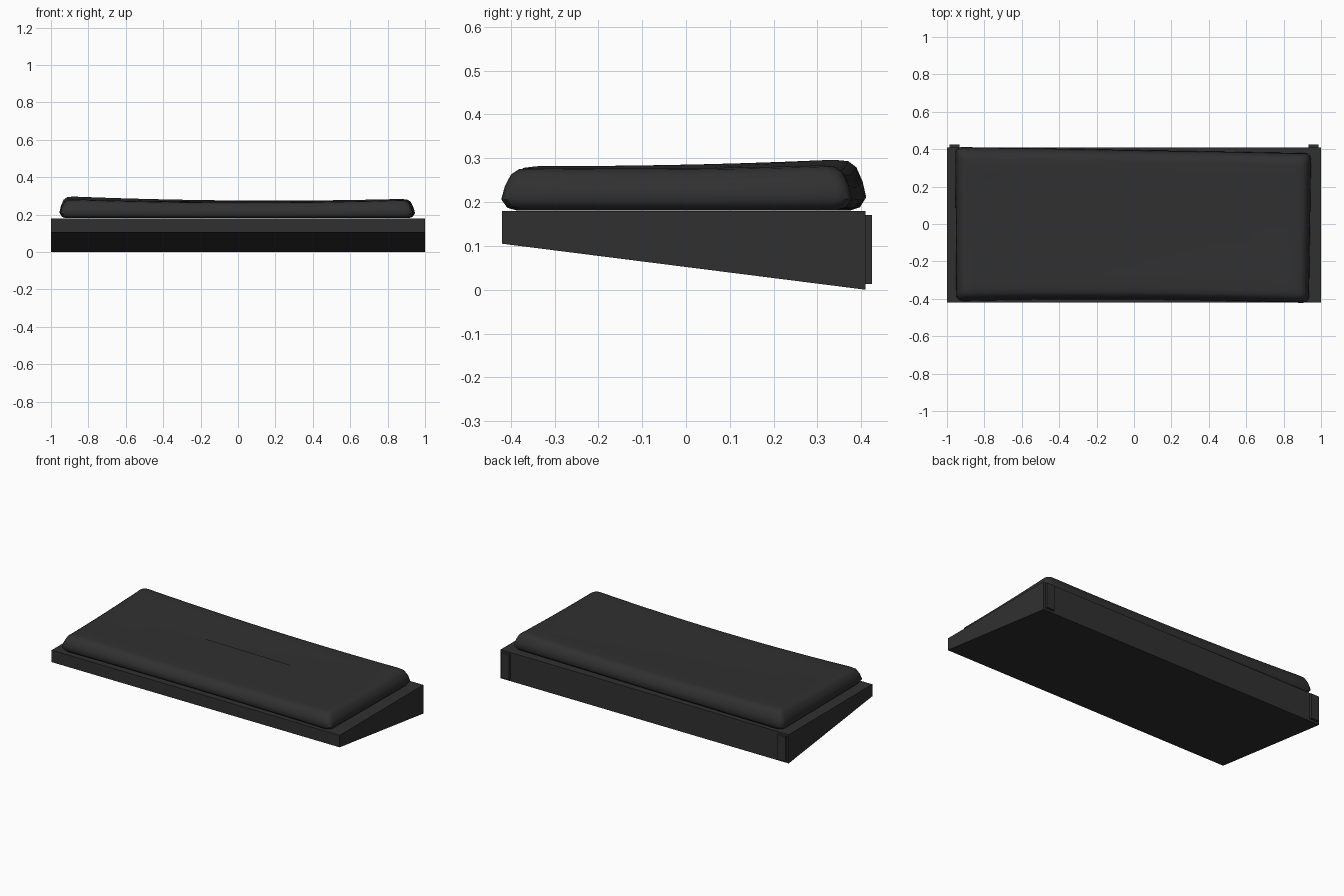
import bpy, bmesh, math

cube = bpy.data.objects.get("Cube")
if cube:
    bpy.data.objects.remove(cube, do_unlink=True)


def material(name, value):
    m = bpy.data.materials.new(name)
    m.use_nodes = True
    colour = (value, value, value, 1)
    m.diffuse_color = colour
    m.node_tree.nodes["Principled BSDF"].inputs["Base Color"].default_value = colour
    return m


charcoal = material("charcoal", 0.03)


def finish(name, bm):
    bmesh.ops.recalc_face_normals(bm, faces=bm.faces)
    mesh = bpy.data.meshes.new(name)
    bm.to_mesh(mesh)
    bm.free()
    mesh.materials.append(charcoal)
    ob = bpy.data.objects.new(name, mesh)
    bpy.context.collection.objects.link(ob)
    return ob


def extrude_profile(name, profile, x0, x1):
    """Extrude a closed (y, z) profile along x."""
    bm = bmesh.new()
    a, b = ([bm.verts.new((x, y, z)) for y, z in profile] for x in (x0, x1))
    bm.faces.new(a)
    bm.faces.new(b)
    n = len(profile)
    for i in range(n):
        j = (i + 1) % n
        bm.faces.new((a[i], a[j], b[j], b[i]))
    return finish(name, bm)


# Wedge base with a sloping underside
extrude_profile("wedge_base", [(-0.42, 0.105), (-0.42, 0.18), (0.41, 0.18), (0.41, 0)], -1, 1)

# Mounting plates on the back
for side, s in (("left", 1), ("right", -1)):
    plate = [(0.405, 0.013), (0.405, 0.17), (0.425, 0.17), (0.425, 0.013)]
    extrude_profile("back_plate_" + side, plate, s * 0.932, s * 0.987)


# Cushion: rounded outline, skewed corners and a sagging top
def blend(u, v, fl, fr, bl, br):
    s, t = (u + 1) / 2, (v + 1) / 2
    return (fl * (1 - s) + fr * s) * (1 - t) + (bl * (1 - s) + br * s) * t


def outline():
    """Rounded rectangle as pairs of unit coordinates, counter-clockwise."""
    pts = []
    rx, ry = 0.035, 0.085
    corners = [(1, 1), (-1, 1), (-1, -1), (1, -1)]
    for k, (cx, cy) in enumerate(corners):
        for i in range(5):
            a = math.pi / 2 * (k + i / 4)
            pts.append((cx * (1 - rx) + rx * math.cos(a), cy * (1 - ry) + ry * math.sin(a)))
        nx, ny = corners[(k + 1) % 4]
        px, py = pts[-1]
        qx, qy = (nx * (1 - rx), py) if k % 2 == 0 else (px, ny * (1 - ry))
        steps = 14 if k % 2 == 0 else 7
        for i in range(1, steps):
            f = i / steps
            pts.append((px + (qx - px) * f, py + (qy - py) * f))
    return pts


def cushion_point(u, v, inset, h):
    sx, sy = 1 - inset / 0.95, 1 - inset / 0.41
    u, v = u * sx, v * sy
    x = blend(u, v, -0.95, 0.935, -0.955, 0.947)
    y = blend(u, v, -0.412, -0.423, 0.412, 0.378)
    y += 0.014 * max(0, -v) * (1 - u * u)
    top = blend(u, v, 0.285, 0.282, 0.303, 0.288)
    top -= 0.017 * (1 - u * u) + 0.006 * (1 - v * v)
    return x, y, 0.181 + (top - 0.181) * h


# Each ring is an inset from the edge and a share of the height
rings = [(0.035, 0), (0.014, 0.06), (0, 0.25), (0.008, 0.55), (0.022, 0.83),
         (0.04, 0.96), (0.065, 1), (0.13, 1), (0.21, 1), (0.29, 1), (0.36, 1)]
bm = bmesh.new()
shape = outline()
loops = [[bm.verts.new(cushion_point(u, v, d, h)) for u, v in shape] for d, h in rings]
n = len(shape)
for lower, upper in zip(loops, loops[1:]):
    for i in range(n):
        j = (i + 1) % n
        bm.faces.new((lower[i], lower[j], upper[j], upper[i]))
bm.faces.new(loops[0])
bm.faces.new(loops[-1])
cushion = finish("cushion", bm)

bpy.ops.object.select_all(action="DESELECT")
cushion.select_set(True)
bpy.context.view_layer.objects.active = cushion
bpy.ops.object.shade_smooth_by_angle(angle=math.radians(60))
